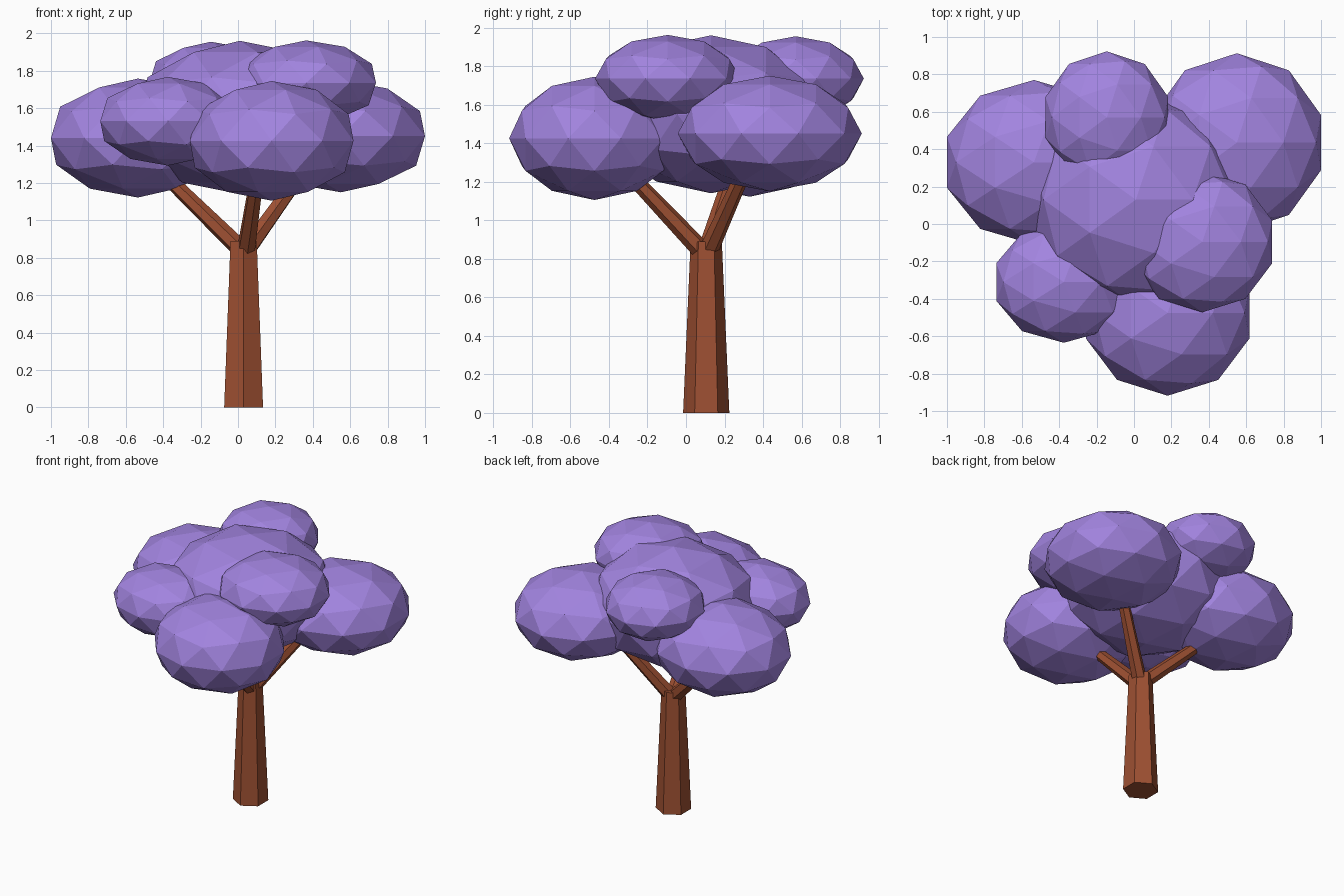
import bpy
from mathutils import Vector

cube = bpy.data.objects.get("Cube")
if cube:
    bpy.data.objects.remove(cube, do_unlink=True)


def make_material(name, colour):
    mat = bpy.data.materials.new(name)
    mat.use_nodes = True
    mat.diffuse_color = (*colour, 1)
    mat.node_tree.nodes["Principled BSDF"].inputs["Base Color"].default_value = (*colour, 1)
    return mat


purple = make_material("purple leaves", (0.36, 0.23, 0.74))
brown = make_material("brown bark", (0.34, 0.08, 0.032))


def finish(name, mat):
    obj = bpy.context.object
    obj.name = name
    obj.data.materials.append(mat)
    return obj


def leaf_clump(name, centre, radii):
    """Flattened, flat-shaded low-poly ball."""
    bpy.ops.mesh.primitive_ico_sphere_add(subdivisions=2, radius=1, location=centre)
    finish(name, purple).scale = radii


def limb(name, start, end, r_start, r_end):
    """Tapered six-sided limb between two points."""
    start, end = Vector(start), Vector(end)
    axis = end - start
    bpy.ops.mesh.primitive_cone_add(vertices=6, radius1=r_start, radius2=r_end,
                                    depth=axis.length, location=(start + end) / 2)
    obj = finish(name, brown)
    if axis.x or axis.y:
        obj.rotation_euler = axis.to_track_quat("Z", "Y").to_euler()


# Trunk and the three branches spreading from its top
limb("trunk", (0.03, 0.105, 0), (0.03, 0.105, 0.89), 0.12, 0.081)
limb("front_branch", (0.045, 0.07, 0.855), (0.10, -0.28, 1.225), 0.05, 0.038)
limb("left_branch", (0.06, 0.125, 0.86), (0.34, 0.30, 1.25), 0.05, 0.038)
limb("right_branch", (0.005, 0.115, 0.855), (-0.40, 0.24, 1.25), 0.05, 0.038)

# Canopy: a large crown surrounded by smaller clumps
leaf_clump("crown_leaves", (0.01, 0.13, 1.55), (0.58, 0.57, 0.41))
leaf_clump("front_leaves", (0.18, -0.475, 1.425), (0.46, 0.443, 0.32))
leaf_clump("back_left_leaves", (0.55, 0.435, 1.45), (0.473, 0.478, 0.30))
leaf_clump("back_right_leaves", (-0.535, 0.33, 1.44), (0.489, 0.44, 0.318))
leaf_clump("front_right_leaves", (-0.375, -0.31, 1.53), (0.38, 0.325, 0.237))
leaf_clump("upper_left_leaves", (0.365, -0.095, 1.735), (0.392, 0.377, 0.227))
leaf_clump("upper_back_leaves", (-0.145, 0.57, 1.735), (0.345, 0.353, 0.22))
